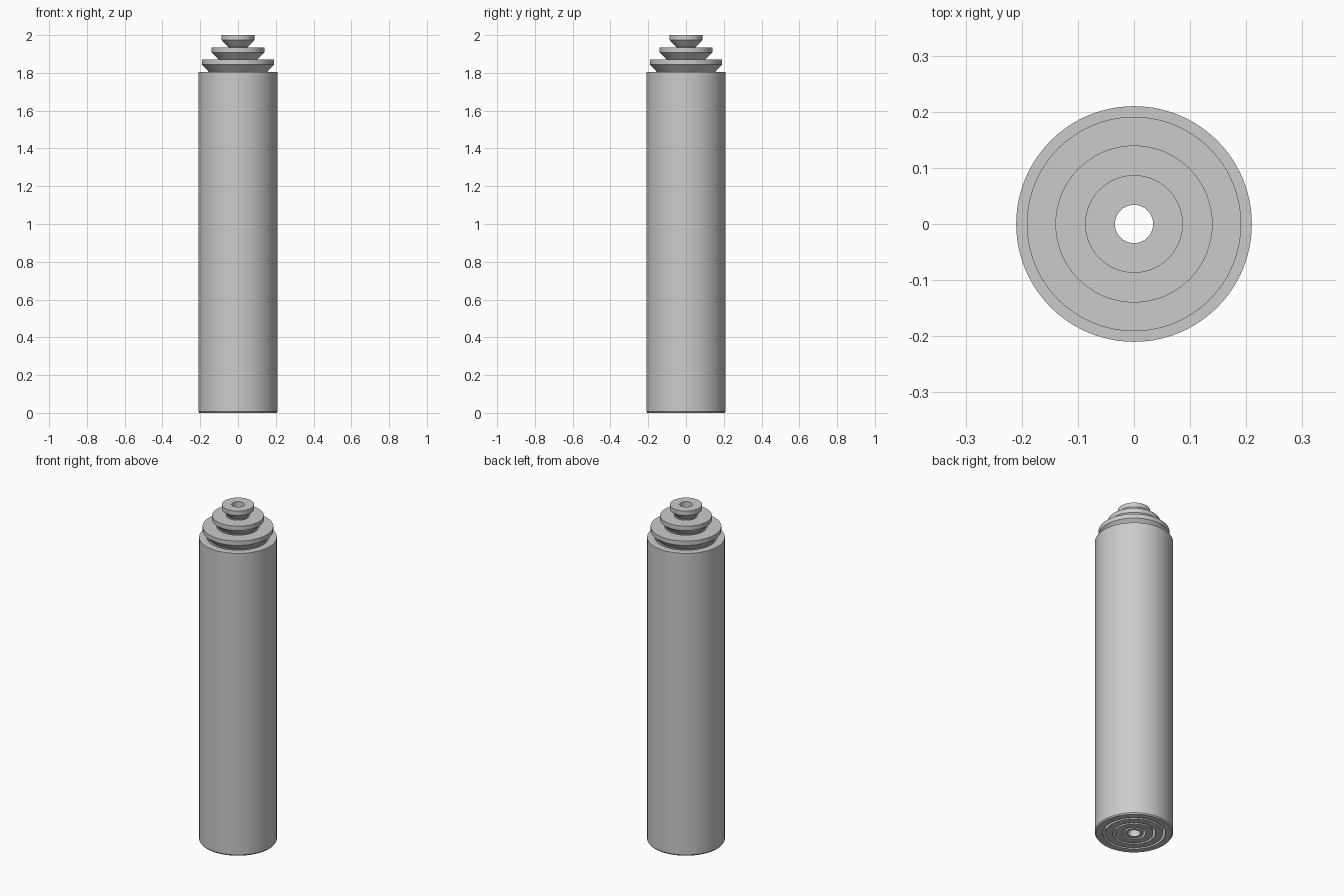
import bpy, bmesh, math

SEGMENTS = 96

cube = bpy.data.objects.get("Cube")
if cube:
    bpy.data.objects.remove(cube, do_unlink=True)

metal = bpy.data.materials.new("grey metal")
metal.use_nodes = True
colour = (0.6, 0.6, 0.6, 1)
metal.diffuse_color = colour
metal.node_tree.nodes["Principled BSDF"].inputs["Base Color"].default_value = colour


def lathe(name, profile):
    """Revolve a closed (radius, height) profile around the z axis."""
    bm = bmesh.new()
    verts = [bm.verts.new((r, 0, z)) for r, z in profile]
    edges = [bm.edges.new((a, b)) for a, b in zip(verts, verts[1:] + verts[:1])]
    bmesh.ops.spin(bm, geom=verts + edges, cent=(0, 0, 0), axis=(0, 0, 1),
                   angle=math.tau, steps=SEGMENTS)
    bmesh.ops.remove_doubles(bm, verts=bm.verts, dist=0.0001)
    bmesh.ops.recalc_face_normals(bm, faces=bm.faces)
    mesh = bpy.data.meshes.new(name)
    bm.to_mesh(mesh)
    bm.free()
    mesh.materials.append(metal)
    obj = bpy.data.objects.new(name, mesh)
    bpy.context.collection.objects.link(obj)
    bpy.ops.object.select_all(action="DESELECT")
    obj.select_set(True)
    bpy.context.view_layer.objects.active = obj
    bpy.ops.object.shade_smooth_by_angle(angle=math.radians(25))


def flared_tube(name, bore, neck, rim, top):
    """Tube whose upper end widens through a cone into a thin rim."""
    lathe(name, [(bore, 0), (neck, 0), (neck, top - 0.064), (rim, top - 0.026),
                 (rim, top), (bore, top)])


# Outer sleeve with a slightly chamfered foot
lathe("outer_sleeve", [(0.168, 0), (0.205, 0), (0.21, 0.007),
                       (0.21, 1.805), (0.168, 1.805)])

# Nested telescoping sections, from large to small
flared_tube("large_section", 0.115, 0.155, 0.191, 1.87)
flared_tube("middle_section", 0.063, 0.103, 0.14, 1.935)
flared_tube("small_section", 0.034, 0.051, 0.087, 2.0)
